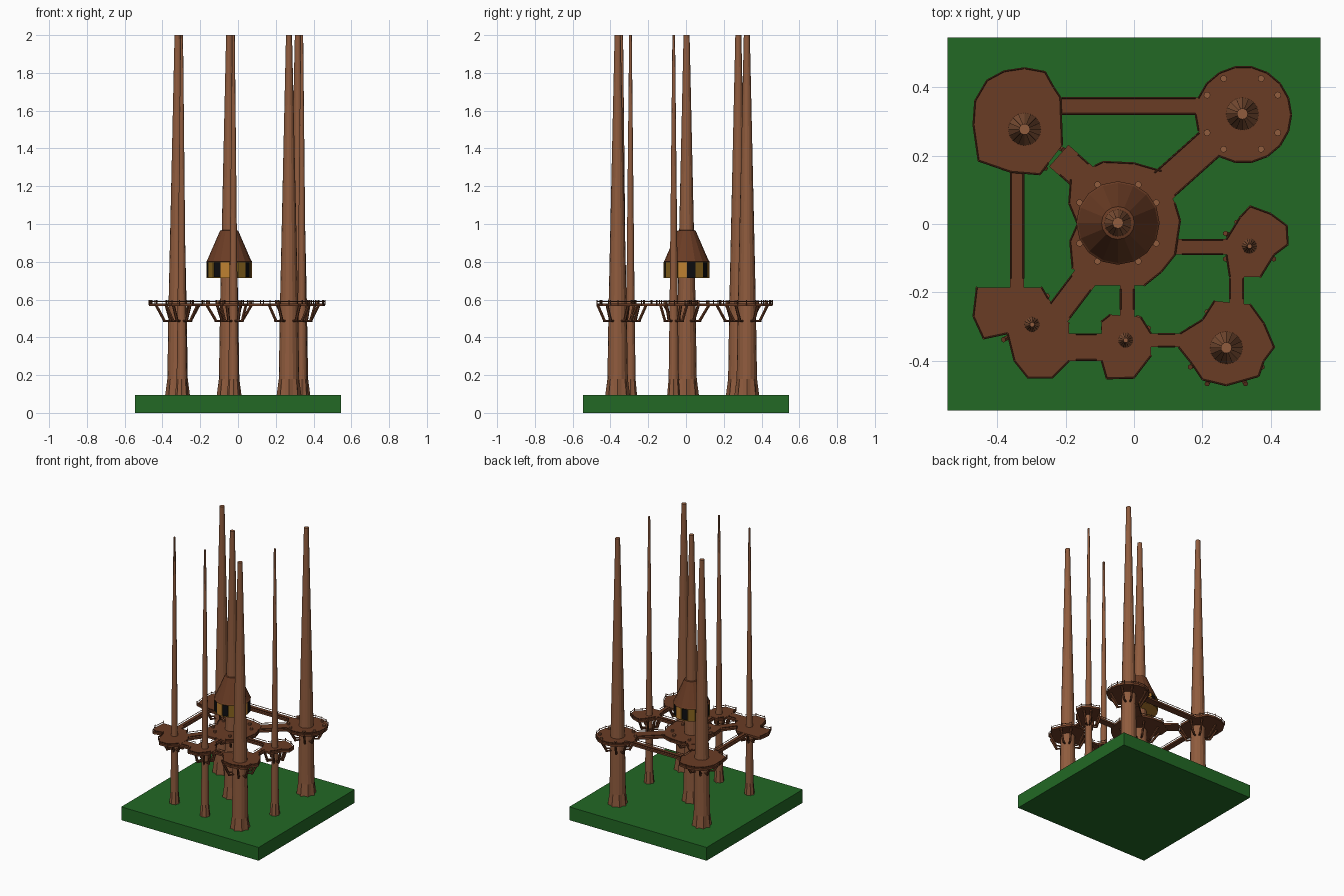
import bpy, bmesh, math
from mathutils import Vector

if "Cube" in bpy.data.objects:
    bpy.data.objects.remove(bpy.data.objects["Cube"])


def material(name, rgb):
    m = bpy.data.materials.new(name)
    m.diffuse_color = (*rgb, 1)
    m.use_nodes = True
    m.node_tree.nodes["Principled BSDF"].inputs["Base Color"].default_value = m.diffuse_color
    return m


GRASS = material("grass green", (0.016, 0.138, 0.018))
BARK = material("bark brown", (0.28, 0.107, 0.048))
PLANK = material("dark plank brown", (0.144, 0.045, 0.018))
GOLD = material("golden wall", (0.50, 0.215, 0.03))
OLIVE = material("dull gold wall", (0.25, 0.13, 0.013))
BLACK = material("window black", (0.004, 0.004, 0.005))


def finish(bm, name, *mats):
    bmesh.ops.recalc_face_normals(bm, faces=bm.faces)
    mesh = bpy.data.meshes.new(name)
    bm.to_mesh(mesh)
    bm.free()
    for m in mats:
        mesh.materials.append(m)
    ob = bpy.data.objects.new(name, mesh)
    bpy.context.collection.objects.link(ob)
    return ob


def prism(bm, pts, z0, z1):
    low = [bm.verts.new((x, y, z0)) for x, y in pts]
    high = [bm.verts.new((x, y, z1)) for x, y in pts]
    bm.faces.new(low)
    bm.faces.new(high)
    for i in range(len(pts)):
        j = (i + 1) % len(pts)
        bm.faces.new((low[i], low[j], high[j], high[i]))


def rod(bm, a, b, r, sides=6):
    a, b = Vector(a), Vector(b)
    d = b - a
    res = bmesh.ops.create_cone(bm, cap_ends=True, segments=sides,
                                radius1=r, radius2=r, depth=d.length)
    rot = d.to_track_quat('Z', 'Y').to_matrix()
    for v in res["verts"]:
        v.co = rot @ v.co + (a + b) / 2


def lathe(bm, cx, cy, profile, sides, turn=0.0, flare=0.0):
    """Stack of rings; the lowest ring can alternate its radius like roots."""
    rings = []
    for k, (r, z) in enumerate(profile):
        ring = []
        for i in range(sides):
            t = turn + 2 * math.pi * i / sides
            q = r * (1 - flare * (i % 2)) if k == 0 else r
            ring.append(bm.verts.new((cx + q * math.cos(t), cy + q * math.sin(t), z)))
        rings.append(ring)
    sides_faces = []
    for a, b in zip(rings, rings[1:]):
        for i in range(sides):
            j = (i + 1) % sides
            sides_faces.append(bm.faces.new((a[i], a[j], b[j], b[i])))
    bm.faces.new(rings[0])
    bm.faces.new(rings[-1])
    return sides_faces


# Ground slab
bm = bmesh.new()
prism(bm, [(-.545, -.545), (.545, -.545), (.545, .545), (-.545, .545)], 0, .095)
finish(bm, "ground_slab", GRASS)

# Trunks: x, y, size, strut reach
BIG = [(.066, .09), (.054, .18), (.048, .56), (.016, 2.0)]
SMALL = [(.035, .09), (.027, .18), (.022, .56), (.007, 2.0)]
TREES = {
    "back_left": (-.32, .277, BIG, .13),
    "back_right": (.317, .322, BIG, .125),
    "middle": (-.047, .003, BIG, .135),
    "front_right": (.27, -.362, BIG, .12),
    "right": (.338, -.065, SMALL, .08),
    "front": (-.024, -.34, SMALL, .075),
    "front_left": (-.298, -.294, SMALL, .095),
}
for name, (x, y, prof, reach) in TREES.items():
    bm = bmesh.new()
    lathe(bm, x, y, prof, 16, flare=.2)
    finish(bm, name + "_trunk", BARK)

    # Slanted braces below the deck, with a ring of foot beams
    foot = prof[2][0] + .03
    bm, caps = bmesh.new(), bmesh.new()
    for q in range(4):
        for a in (28, 62):
            t = math.radians(a + 90 * q)
            d = Vector((math.cos(t), math.sin(t), 0))
            c = Vector((x, y, 0))
            low = c + d * foot + Vector((0, 0, .487))
            rod(bm, low, c + d * reach + Vector((0, 0, .572)), .008)
            rod(bm, c + Vector((0, 0, .487)), low + d * .008, .006)
            if prof is BIG:
                top = c + d * (reach - .008)
                rod(caps, top + Vector((0, 0, .57)), top + Vector((0, 0, .594)), .01, 8)
    finish(bm, name + "_braces", PLANK)
    if prof is BIG and name in ("back_right", "middle"):
        finish(caps, name + "_post_tops", BARK)
    else:
        caps.free()

# Bridges: two ends and a width
BRIDGES = [
    ((-.25, .345), (.22, .345), .05),
    ((-.342, .19), (-.342, -.20), .04),
    ((-.22, .20), (-.13, .12), .085),
    ((.06, .09), (.25, .26), .095),
    ((.10, -.067), (.30, -.067), .045),
    ((-.02, -.15), (-.02, -.29), .042),
    ((-.13, -.14), (-.24, -.285), .075),
    ((.30, -.12), (.30, -.26), .042),
    ((.03, -.34), (.16, -.34), .04),
    ((-.21, -.36), (-.07, -.36), .08),
]
bm = bmesh.new()
rails = bmesh.new()
for a, b, w in BRIDGES:
    a, b = Vector(a), Vector(b)
    d = (b - a).normalized()
    n = Vector((-d.y, d.x)) * w / 2
    prism(bm, [a - n, b - n, b + n, a + n], .566, .579)
    p, q = a + d * .04, b - d * .04
    for s in (-1, 1):
        rod(rails, (*(p + n * s * .94), .590), (*(q + n * s * .94), .590), .0025, 4)
finish(bm, "bridges", PLANK)


def on_bridge(p):
    for a, b, w in BRIDGES:
        a, b = Vector(a), Vector(b)
        t = max(0, min(1, (p - a).dot(b - a) / (b - a).length_squared))
        if (p - a.lerp(b, t)).length < w / 2 + .004:
            return True
    return False


def deck(name, pts):
    """Plank platform with a low rail wherever no bridge joins it."""
    bm = bmesh.new()
    prism(bm, pts, .565, .58)
    finish(bm, name + "_deck", PLANK)
    for i, p in enumerate(pts):
        a, b = Vector(p), Vector(pts[(i + 1) % len(pts)])
        if not on_bridge((a + b) / 2):
            rod(rails, (*a, .590), (*b, .590), .0025, 4)
        if not on_bridge(a):
            rod(rails, (*a, .57), (*a, .598), .003, 4)


deck("back_left", [(-.47, .29), (-.465, .36), (-.43, .42), (-.38, .447), (-.32, .456),
                   (-.26, .445), (-.235, .40), (-.215, .37), (-.21, .23), (-.25, .178),
                   (-.275, .145), (-.36, .152), (-.455, .185)])
deck("back_right", [(.32 + .14 * math.cos(i * math.pi / 9), .32 + .141 * math.sin(i * math.pi / 9))
                    for i in range(18)])
deck("middle", [(-.115, .17), (-.09, .182), (.0, .178), (.08, .155), (.12, .06), (.135, .01),
                (.12, -.09), (.08, -.14), (.03, -.18), (-.12, -.18), (-.18, -.13),
                (-.187, -.05), (-.165, 0), (-.19, .06), (-.185, .13)])
deck("right", [(.27, -.045), (.31, .02), (.34, .052), (.40, .03), (.447, -.005), (.45, -.06),
               (.41, -.09), (.37, -.155), (.28, -.155), (.27, -.09)])
deck("front_right", [(.235, -.225), (.34, -.235), (.38, -.29), (.41, -.36), (.38, -.40),
                     (.365, -.445), (.27, -.472), (.20, -.455), (.17, -.41), (.13, -.36),
                     (.135, -.32), (.20, -.28)])
deck("front", [(-.095, -.285), (-.07, -.265), (.02, -.272), (.05, -.32), (.05, -.385),
               (0, -.45), (-.08, -.452), (-.095, -.40)])
deck("front_left", [(-.46, -.185), (-.27, -.185), (-.25, -.22), (-.19, -.29), (-.19, -.40),
                    (-.24, -.45), (-.31, -.45), (-.35, -.40), (-.37, -.32), (-.44, -.335),
                    (-.47, -.27)])
finish(rails, "railings", PLANK)

# Hut walls: window faces alternate with bright and dull panels
HX, HY, _, _ = TREES["middle"]
bm = bmesh.new()
walls = lathe(bm, HX, HY, [(.121, .715), (.121, .80)], 16, math.radians(12 - 11.25))
for i, f in enumerate(walls):
    f.material_index = 0 if i % 4 == 3 else 1
for f in walls[::2]:
    bmesh.ops.inset_region(bm, faces=[f], thickness=.006, depth=-.003)
    f.material_index = 2
finish(bm, "hut_walls", GOLD, OLIVE, BLACK)

# Hut roof
bm = bmesh.new()
lathe(bm, HX, HY, [(.118, .799), (.122, .801), (.117, .806), (.048, .965), (.03, .97)], 16)
finish(bm, "hut_roof", PLANK)
